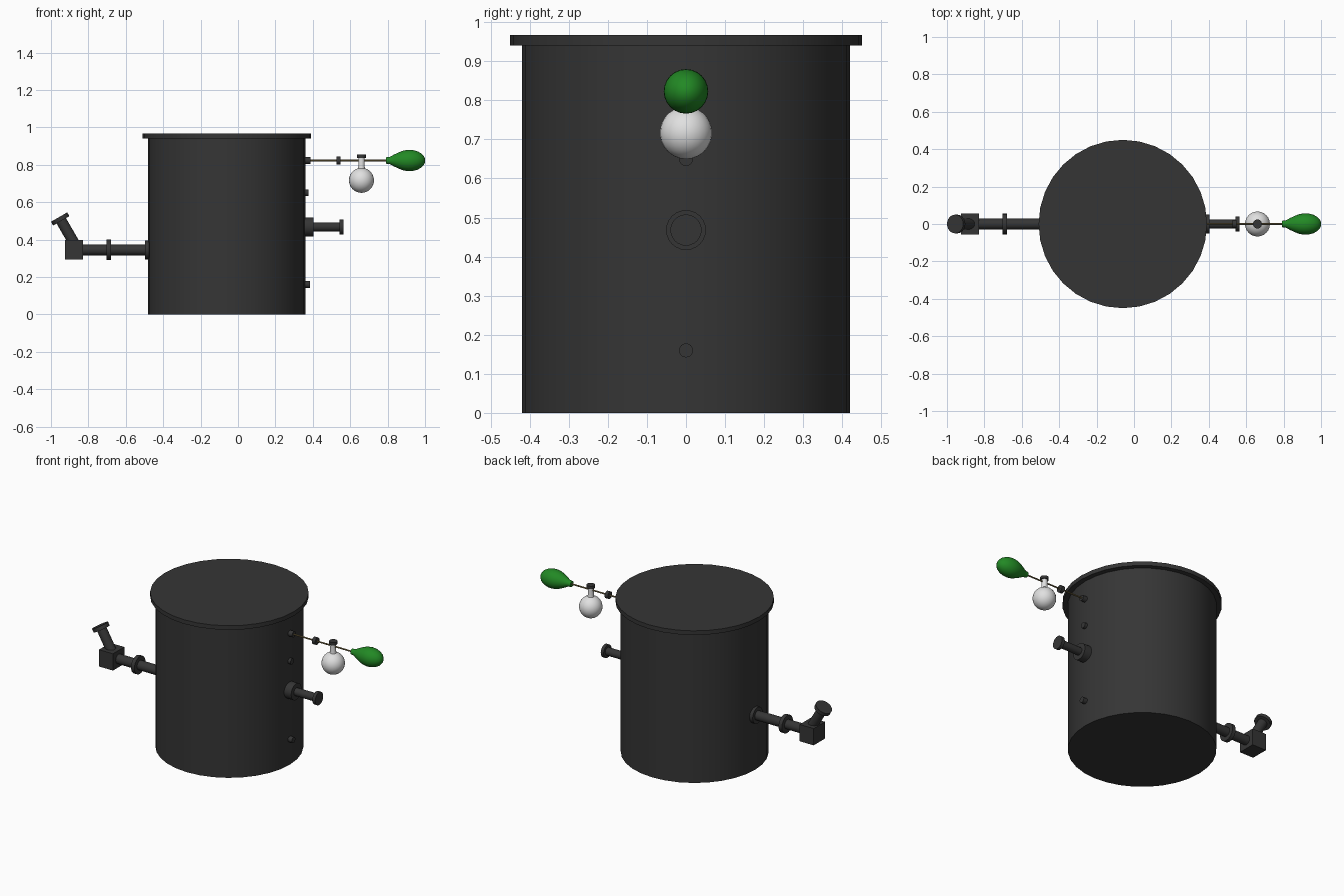
import bpy, math
from mathutils import Vector

if "Cube" in bpy.data.objects:
    bpy.data.objects.remove(bpy.data.objects["Cube"])


def material(name, rgb):
    m = bpy.data.materials.new(name)
    m.diffuse_color = (*rgb, 1)
    m.use_nodes = True
    m.node_tree.nodes["Principled BSDF"].inputs["Base Color"].default_value = m.diffuse_color
    return m


BLACK = material("dark iron", (0.036, 0.036, 0.036))
GREEN = material("rubber green", (0.016, 0.25, 0.018))
WHITE = material("pale glass", (0.75, 0.75, 0.75))
BRASS = material("dull brass", (0.2, 0.15, 0.06))


def lathe(name, mat, origin, axis, profile, sides=24):
    """Revolve (distance along axis, radius) points around the axis."""
    verts, faces = [], []
    for t, r in profile:
        for i in range(sides):
            a = 2 * math.pi * i / sides
            verts.append((r * math.cos(a), r * math.sin(a), t))
    n = len(profile)
    for k in range(n - 1):
        for i in range(sides):
            j = (i + 1) % sides
            faces.append((k * sides + i, k * sides + j,
                          (k + 1) * sides + j, (k + 1) * sides + i))
    faces.append(tuple(reversed(range(sides))))
    faces.append(tuple(range((n - 1) * sides, n * sides)))
    me = bpy.data.meshes.new(name)
    me.from_pydata(verts, [], faces)
    me.materials.append(mat)
    ob = bpy.data.objects.new(name, me)
    bpy.context.collection.objects.link(ob)
    ob.location = origin
    ob.rotation_mode = 'QUATERNION'
    ob.rotation_quaternion = Vector((0, 0, 1)).rotation_difference(Vector(axis).normalized())
    bpy.ops.object.select_all(action='DESELECT')
    ob.select_set(True)
    bpy.context.view_layer.objects.active = ob
    bpy.ops.object.shade_smooth_by_angle(angle=math.radians(35))
    return ob


def xrod(name, x0, x1, z, r, mat=BLACK, sides=24):
    return lathe(name, mat, (x0, 0, z), (1, 0, 0), [(0, r), (x1 - x0, r)], sides)


# Drum and lid
lathe("drum", BLACK, (-0.06, 0, 0), (0, 0, 1), [(0, 0.42), (0.945, 0.42)], 32)
lathe("lid", BLACK, (-0.06, 0, 0.941), (0, 0, 1), [(0, 0.45), (0.026, 0.45)], 32)

# Left pipe, its collars and elbow block
xrod("left_pipe", -0.84, -0.46, 0.345, 0.029)
xrod("left_wall_flange", -0.497, -0.47, 0.345, 0.05)
xrod("left_pipe_collar", -0.703, -0.68, 0.345, 0.055)
bpy.ops.mesh.primitive_cube_add(size=1, location=(-0.876, 0, 0.345))
block = bpy.context.object
block.name = "elbow_block"
block.scale = (0.097, 0.112, 0.105)
block.data.materials.append(BLACK)

# Slanted filler spout with end flange
s = Vector((-0.5, 0, math.sqrt(0.75)))
base = Vector((-0.88, 0, 0.388))
lathe("spout_pipe", BLACK, base - s * 0.045, s, [(0, 0.029), (0.19, 0.029)])
lathe("spout_flange", BLACK, base + s * 0.13, s, [(0, 0.05), (0.023, 0.05)])

# Right outlet
xrod("outlet_hub", 0.34, 0.404, 0.468, 0.051)
xrod("outlet_pipe", 0.39, 0.55, 0.468, 0.024)
xrod("outlet_flange", 0.543, 0.563, 0.468, 0.04)

# Small wall plugs
for i, (z, x) in enumerate([(0.16, 0.385), (0.65, 0.376), (0.823, 0.388)]):
    xrod("wall_plug_%d" % (i + 1), 0.34, x, z, 0.018)

# Thin tube, collar and squeeze bulb
xrod("thin_tube", 0.35, 0.81, 0.823, 0.0045, BRASS, 12)
xrod("tube_collar", 0.527, 0.549, 0.823, 0.022)
lathe("squeeze_bulb", GREEN, (0.79, 0, 0.823), (1, 0, 0),
      [(0, 0.017), (0.022, 0.02), (0.045, 0.032), (0.07, 0.044), (0.095, 0.053),
       (0.12, 0.057), (0.145, 0.056), (0.17, 0.049), (0.19, 0.038),
       (0.203, 0.024), (0.209, 0.011), (0.21, 0.002)])

# Round flask: sphere arc running up into the neck
R = 0.067
arc = [(-R * math.cos(a), R * math.sin(a))
       for a in [math.radians(2 + i * 162 / 14) for i in range(15)]]
lathe("flask", WHITE, (0.66, 0, 0.717), (0, 0, 1),
      arc + [(0.075, 0.017), (0.122, 0.017)])
lathe("flask_stopper", BLACK, (0.66, 0, 0.837), (0, 0, 1), [(0, 0.024), (0.018, 0.024)])
